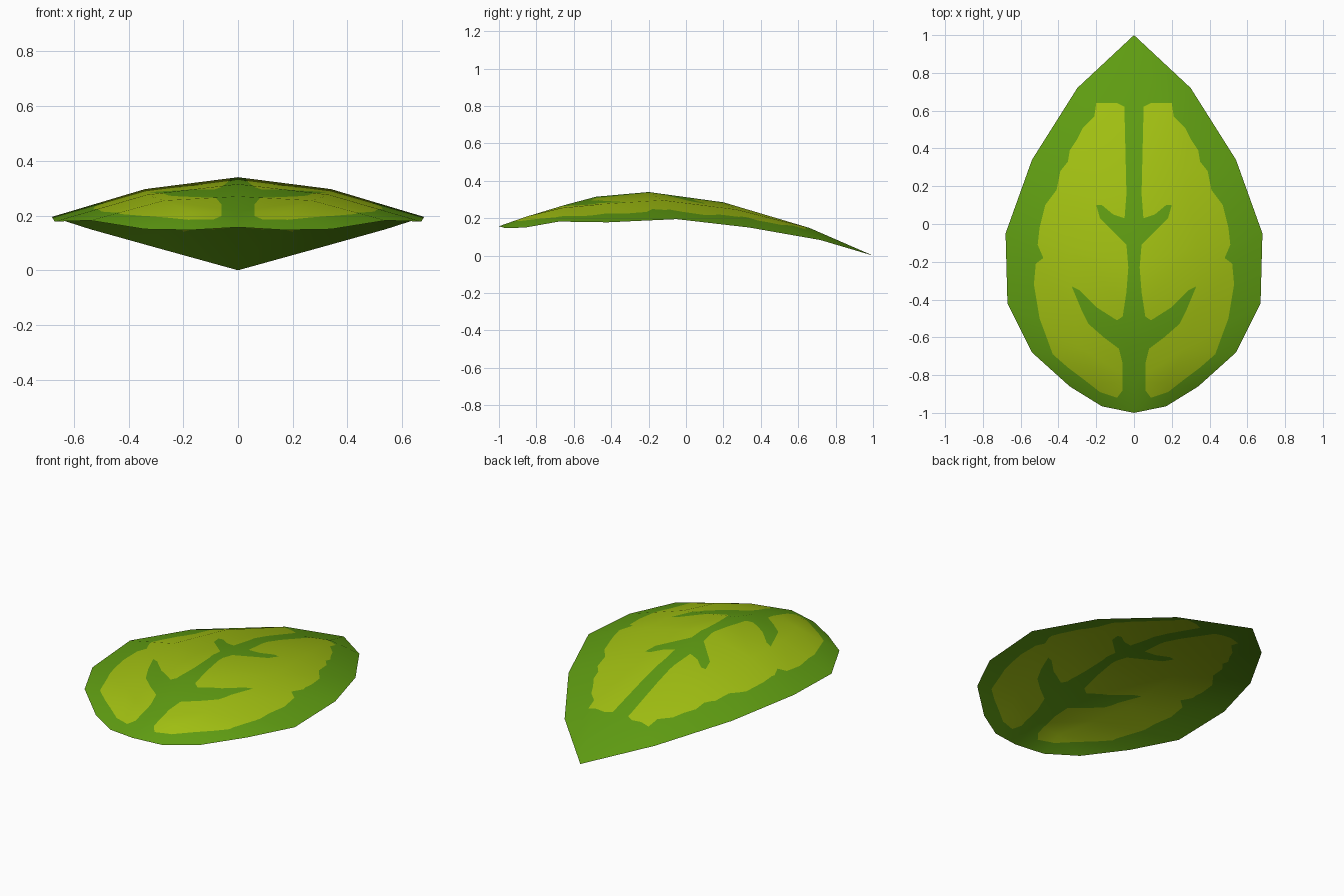
import bpy
from mathutils import Vector
from mathutils.geometry import delaunay_2d_cdt
from mathutils.interpolate import poly_3d_calc

if "Cube" in bpy.data.objects:
    bpy.data.objects.remove(bpy.data.objects["Cube"])


def material(name, rgb):
    m = bpy.data.materials.new(name)
    m.diffuse_color = (*rgb, 1)
    m.use_nodes = True
    m.node_tree.nodes["Principled BSDF"].inputs["Base Color"].default_value = m.diffuse_color
    return m


# Leaf ribs: (midrib y, midrib z, edge x, edge y, edge z)
RIBS = [(-.83, .215, .34, -.86, .15), (-.65, .27, .54, -.68, .182),
        (-.48, .315, .67, -.42, .178), (-.20, .34, .68, -.05, .195),
        (.20, .285, .54, .34, .15), (.60, .155, .30, .72, .083)]
ARCH = .029   # bulge of each half between midrib and edge

# Light patch of the right half, as top-view points (hundredths)
PATCH = [(5, 58), (5, 62), (9, 64), (20, 64), (21, 57), (27, 51), (30, 45),
         (34, 39), (35, 33), (39, 28), (41, 18), (47, 10), (50, -2), (51, -11),
         (48, -18), (52, -21), (53, -32), (50, -50), (47, -58), (43, -69),
         (35, -76), (27, -82), (18, -89), (9, -92), (6, -88), (6, -74),
         (8, -66), (16, -60), (24, -53), (28, -45), (33, -33), (29, -35),
         (20, -44), (9, -51), (6, -49), (4, -36), (3, -23), (4, -11),
         (9, -6), (18, 3), (20, 10), (17, 10), (11, 5), (5, 3), (4, 16)]

# Coarse sheet: midrib, middle and edge columns, closed by a base and a tip
half = [Vector((0, -1, .157)), Vector((.17, -.965, .147)), Vector((0, 1, 0))]
for cy, cz, ex, ey, ez in RIBS:
    c, e = Vector((0, cy, cz)), Vector((ex, ey, ez))
    half += [c, (c + e) / 2 + Vector((0, 0, ARCH)), e]
last = 3 * len(RIBS)
tris = [(0, 1, 4), (0, 4, 3), (1, 5, 4),
        (last, last + 1, 2), (last + 1, last + 2, 2)]
for r in range(len(RIBS) - 1):
    for k in (0, 1):
        a = 3 + 3 * r + k
        tris += [(a, a + 1, a + 4), (a, a + 4, a + 3)]

coarse, cfaces = list(half), list(tris)
mirror = {}
for i, v in enumerate(half):
    mirror[i] = i
    if v.x > 0:
        mirror[i] = len(coarse)
        coarse.append(Vector((-v.x, v.y, v.z)))
cfaces += [(mirror[a], mirror[c], mirror[b]) for a, b, c in tris]

# Smooth normals of the coarse sheet
cnormals = [Vector() for _ in coarse]
for f in cfaces:
    p, q, r = (coarse[i] for i in f)
    n = (q - p).cross(r - p)
    for i in f:
        cnormals[i] += n
cnormals = [n.normalized() for n in cnormals]

# Cut the patch outlines into the sheet in plan
pts = [v.xy for v in coarse]
faces = [list(f) for f in cfaces]
for side in (1, -1):
    loop = [Vector((side * x / 100, y / 100)) for x, y in PATCH]
    if side > 0:
        loop.reverse()
    faces.append(list(range(len(pts), len(pts) + len(loop))))
    pts += loop
flat, _, cut, _, _, source = delaunay_2d_cdt(pts, [], faces, 1, 1e-5)

# Lift the cut sheet back onto the coarse surface
pos = [None] * len(flat)
nrm = [Vector((0, 0, 1))] * len(flat)
keep, colour = [], []
for f, src in zip(cut, source):
    base = [s for s in src if s < len(cfaces)]
    if not base:
        continue
    tri = cfaces[base[0]]
    plan = [coarse[t].xy.to_3d() for t in tri]
    for i in f:
        w = poly_3d_calc(plan, flat[i].to_3d())
        z = sum(wi * coarse[t].z for wi, t in zip(w, tri))
        pos[i] = Vector((flat[i].x, flat[i].y, z))
        nrm[i] = sum((cnormals[t] * wi for wi, t in zip(w, tri)), Vector()).normalized()
    keep.append(list(f))
    colour.append(1 if any(s >= len(cfaces) for s in src) else 0)

used = sorted({i for f in keep for i in f})
index = {v: k for k, v in enumerate(used)}
mesh = bpy.data.meshes.new("leaf")
mesh.from_pydata([pos[i] for i in used], [], [[index[i] for i in f] for f in keep])
mesh.materials.append(material("leaf green", (.115, .335, .006)))
mesh.materials.append(material("light yellow green", (.36, .53, .006)))
for p, c in zip(mesh.polygons, colour):
    p.material_index = c
    p.use_smooth = True
mesh.normals_split_custom_set_from_vertices([nrm[i] for i in used])
leaf = bpy.data.objects.new("leaf", mesh)
bpy.context.collection.objects.link(leaf)
